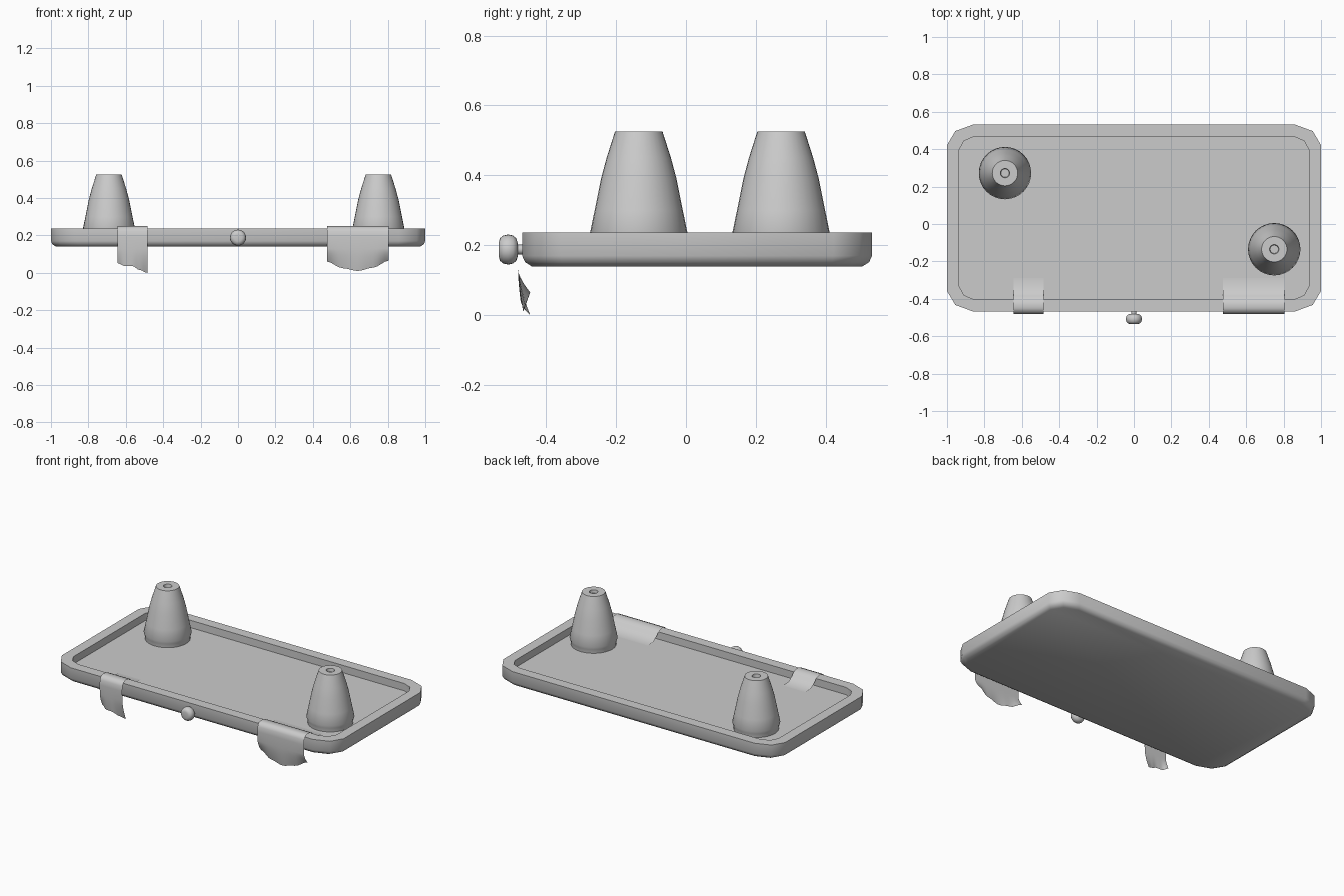
import bpy, bmesh, math

cube = bpy.data.objects.get("Cube")
if cube:
    bpy.data.objects.remove(cube)

grey = bpy.data.materials.new("plain_grey")
grey.use_nodes = True
grey.diffuse_color = (0.6, 0.6, 0.6, 1)
bsdf = next(n for n in grey.node_tree.nodes if n.type == "BSDF_PRINCIPLED")
bsdf.inputs["Base Color"].default_value = (0.6, 0.6, 0.6, 1)


def finish(name, bm, angle=50, closed=True):
    if closed:
        bmesh.ops.recalc_face_normals(bm, faces=bm.faces)
    mesh = bpy.data.meshes.new(name)
    bm.to_mesh(mesh)
    bm.free()
    obj = bpy.data.objects.new(name, mesh)
    bpy.context.collection.objects.link(obj)
    mesh.materials.append(grey)
    bpy.ops.object.select_all(action="DESELECT")
    obj.select_set(True)
    bpy.context.view_layer.objects.active = obj
    bpy.ops.object.shade_smooth_by_angle(angle=math.radians(angle))
    return obj


def loft(bm, rings):
    """Skin a stack of closed rings and cap both ends."""
    loops = [[bm.verts.new(p) for p in ring] for ring in rings]
    for a, b in zip(loops, loops[1:]):
        for i in range(len(a)):
            j = (i + 1) % len(a)
            bm.faces.new((a[i], a[j], b[j], b[i]))
    bm.faces.new(loops[0][::-1])
    bm.faces.new(loops[-1])


def turned(name, profile, centre, axis="z", steps=32):
    """Turn a (radius, height) profile around z or y."""
    cx, cy, cz = centre
    rings = []
    for r, h in profile:
        ring = []
        for i in range(steps):
            a = math.tau * i / steps
            u, v = r * math.cos(a), r * math.sin(a)
            ring.append((cx + u, cy + v, cz + h) if axis == "z" else (cx + u, cy + h, cz + v))
        rings.append(ring)
    bm = bmesh.new()
    loft(bm, rings)
    return finish(name, bm)


# Tray: rounded outline with a soft lower edge and a sunken floor
def outline(inset, z, cut_x, cut_y):
    hx, hy, mid = 1 - inset, 0.5 - inset, 0.032
    corner = [(hx, hy - cut_y), (hx - cut_x * 0.32, hy - cut_y * 0.32), (hx - cut_x, hy)]
    quads = [(1, 1), (-1, 1), (-1, -1), (1, -1)]
    ring = []
    for sx, sy in quads:
        pts = corner if sx * sy > 0 else corner[::-1]
        ring += [(sx * x, mid + sy * y, z) for x, y in pts]
    return ring


bm = bmesh.new()
loft(bm, [
    outline(0.027, 0.14, 0.13, 0.10),
    outline(0.008, 0.152, 0.137, 0.107),
    outline(0, 0.17, 0.14, 0.11),
    outline(0, 0.237, 0.14, 0.11),
    outline(0.065, 0.237, 0.08, 0.07),
    outline(0.065, 0.19, 0.08, 0.07),
])
finish("tray", bm)

# Two tapered posts with a small hole in the top
post = [(0.132, 0.19), (0.134, 0.215), (0.14, 0.232), (0.126, 0.3), (0.108, 0.39),
        (0.092, 0.45), (0.068, 0.525), (0.025, 0.525), (0.022, 0.505)]
turned("right_post", post, (-0.69, 0.272, 0))
turned("left_post", post, (0.75, -0.135, 0))

# Knob on the front edge, with its stem
knob = [(0.02, -0.535), (0.032, -0.532), (0.04, -0.522), (0.043, -0.508),
        (0.04, -0.494), (0.032, -0.485), (0.02, -0.481)]
turned("knob", knob, (0, 0, 0.188), "y", 24)
turned("knob_stem", [(0.014, -0.49), (0.014, -0.46)], (0, 0, 0.188), "y", 16)


# Cloth flaps draped over the front rim
drape = [(-0.29, 0.193), (-0.35, 0.196), (-0.385, 0.222), (-0.40, 0.239), (-0.425, 0.247),
         (-0.45, 0.249), (-0.47, 0.241), (-0.48, 0.222), (-0.482, 0.19), (-0.48, 0.13)]


def lerp_list(values, t):
    s = t * (len(values) - 1)
    i = min(int(s), len(values) - 2)
    f = s - i
    f = f * f * (3 - 2 * f)
    return values[i] * (1 - f) + values[i + 1] * f


def flap(name, x0, x1, hem, curl, cols=16, rows=6):
    bm = bmesh.new()
    grid = []
    for c in range(cols + 1):
        t = c / cols
        x = x0 + (x1 - x0) * t
        end_z, end_y = lerp_list(hem, t), lerp_list(curl, t)
        column = [(x, y, z) for y, z in drape]
        y0, z0 = drape[-1]
        for r in range(1, rows + 1):
            k = r / rows
            column.append((x, y0 + (end_y - y0) * k ** 1.5, z0 + (end_z - z0) * k))
        grid.append([bm.verts.new(p) for p in column])
    for a, b in zip(grid, grid[1:]):
        for i in range(len(a) - 1):
            bm.faces.new((a[i], a[i + 1], b[i + 1], b[i]))
    return finish(name, bm, 60, closed=False)


flap("wide_flap", 0.475, 0.805, [0.06, 0.025, 0.01, 0.028, 0.065],
     [-0.447, -0.46, -0.465, -0.46, -0.445])
flap("narrow_flap", -0.645, -0.485, [0.052, 0.036, 0.036, 0.015, 0.0],
     [-0.455, -0.47, -0.472, -0.46, -0.445])
